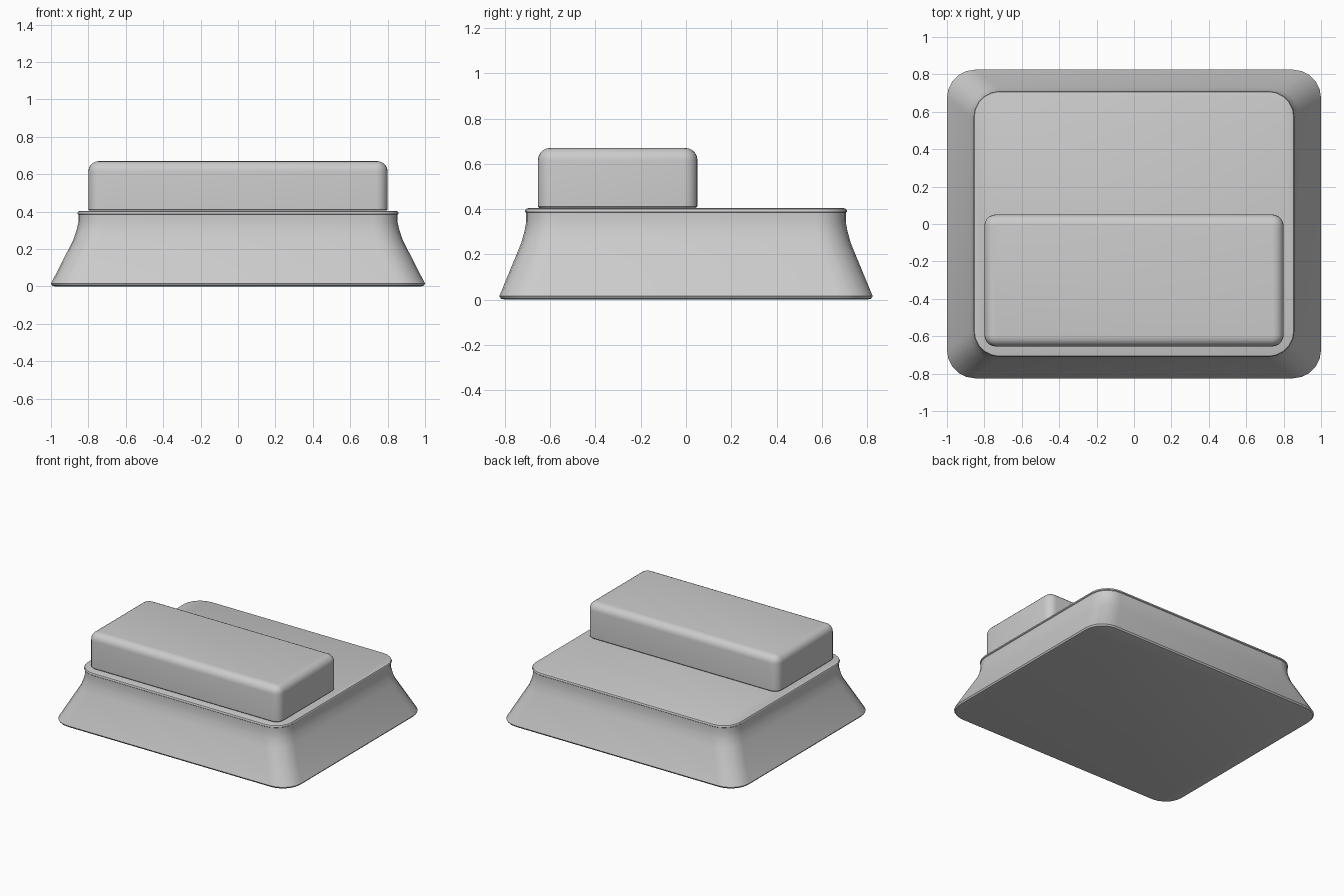
import bpy, bmesh, math

if "Cube" in bpy.data.objects:
    bpy.data.objects.remove(bpy.data.objects["Cube"])


def ring(hx, hy, r, z, cy=0.0, seg=5):
    """Rounded rectangle outline at height z."""
    pts = []
    for k, (sx, sy) in enumerate([(1, 1), (-1, 1), (-1, -1), (1, -1)]):
        for i in range(seg + 1):
            a = math.radians(90 * k + 90 * i / seg)
            pts.append((sx * (hx - r) + r * math.cos(a),
                        cy + sy * (hy - r) + r * math.sin(a), z))
    return pts


def loft(name, rings):
    """Closed solid through a stack of outlines, capped at both ends."""
    bm = bmesh.new()
    loops = [[bm.verts.new(p) for p in r] for r in rings]
    n = len(loops[0])
    for a, b in zip(loops, loops[1:]):
        for i in range(n):
            j = (i + 1) % n
            bm.faces.new((a[i], a[j], b[j], b[i]))
    bm.faces.new(loops[0][::-1])
    bm.faces.new(loops[-1])
    bm.normal_update()
    me = bpy.data.meshes.new(name)
    bm.to_mesh(me)
    bm.free()
    ob = bpy.data.objects.new(name, me)
    bpy.context.collection.objects.link(ob)
    bpy.ops.object.select_all(action='DESELECT')
    ob.select_set(True)
    bpy.context.view_layer.objects.active = ob
    bpy.ops.object.shade_smooth_by_angle(angle=math.radians(30))
    return ob


# Flared base: half width, half depth, corner radius, height
base_profile = [
    (0.975, 0.80, 0.125, 0.0), (0.993, 0.818, 0.143, 0.004),
    (1.0, 0.825, 0.15, 0.015), (0.88, 0.728, 0.145, 0.25),
    (0.862, 0.713, 0.14, 0.305), (0.853, 0.706, 0.135, 0.345),
    (0.853, 0.706, 0.135, 0.385),
]
loft("flared_base", [ring(*p) for p in base_profile])

# Thin top plate with a softened rim
plate_profile = [
    (0.853, 0.706, 0.135, 0.384), (0.858, 0.711, 0.14, 0.388),
    (0.858, 0.711, 0.14, 0.394), (0.854, 0.707, 0.136, 0.401),
    (0.845, 0.698, 0.127, 0.404),
]
loft("top_plate", [ring(*p) for p in plate_profile])

# Raised block on the front half, with rounded top edges
hx, hy, cy, top, r = 0.80, 0.353, -0.302, 0.67, 0.055
block = [ring(hx - 0.007, hy - 0.007, 0.055, 0.405, cy),
         ring(hx, hy, 0.062, 0.412, cy)]
for i in range(6):
    a = math.radians(90 * i / 5)
    inset = r * (1 - math.cos(a))
    block.append(ring(hx - inset, hy - inset, 0.062 - inset,
                      top - r + r * math.sin(a), cy))
loft("raised_block", block)
